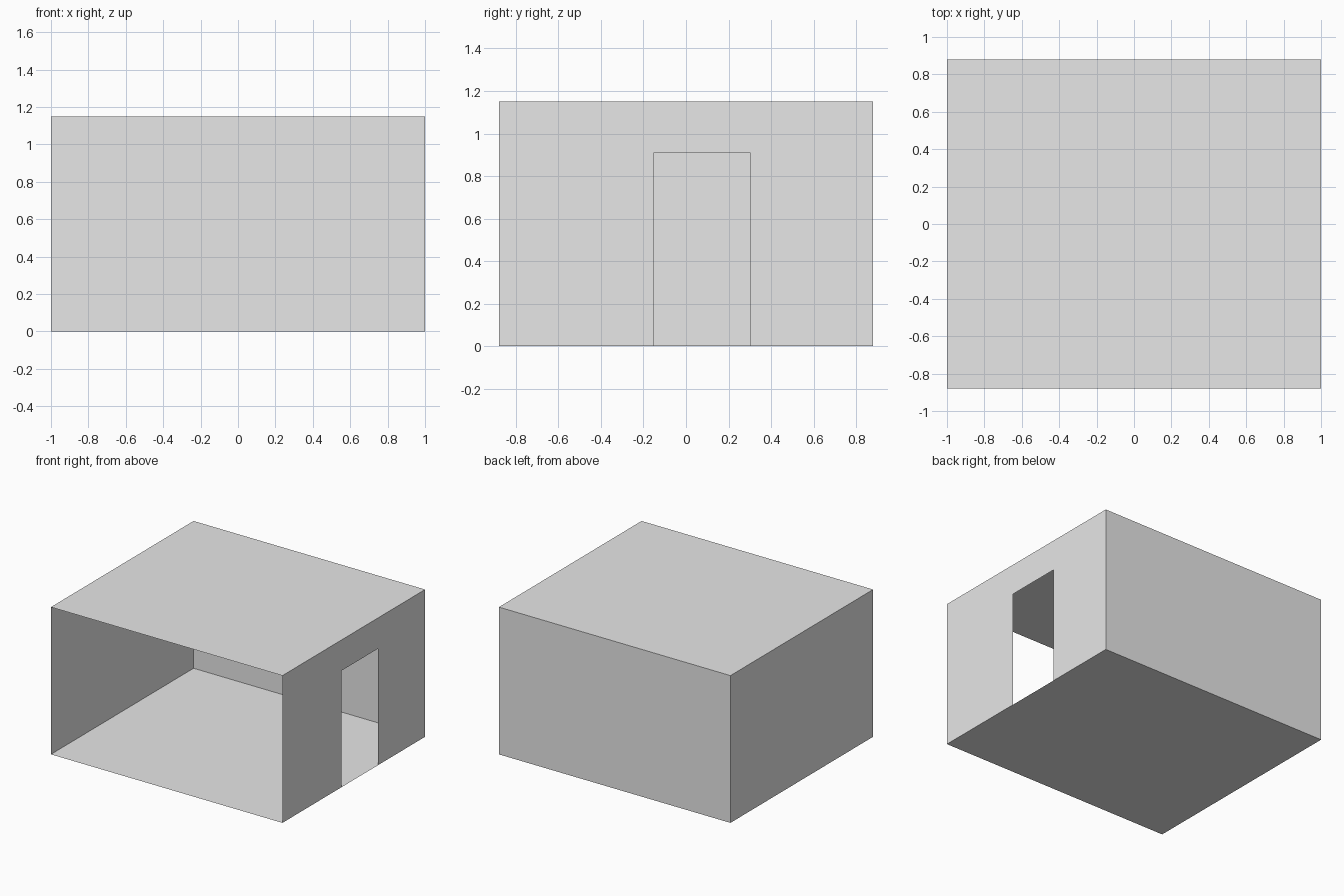
import bpy
import bmesh
from mathutils import Vector

cube = bpy.data.objects.get("Cube")
if cube:
    bpy.data.objects.remove(cube, do_unlink=True)

# Half width, half depth and height of the room
W, D, H = 1.0, 0.88, 1.15
# Doorway span along y, and its height
DOOR_FRONT, DOOR_BACK, DOOR_TOP = -0.15, 0.30, 0.91

grey = bpy.data.materials.new("plain_grey")
grey.use_nodes = True
colour = (0.8, 0.8, 0.8, 1.0)
grey.diffuse_color = colour
bsdf = next(n for n in grey.node_tree.nodes if n.type == 'BSDF_PRINCIPLED')
bsdf.inputs["Base Color"].default_value = colour


def sheet(name, outline, outward):
    """Make one thin flat panel from its outline, facing outward."""
    bm = bmesh.new()
    face = bm.faces.new([bm.verts.new(p) for p in outline])
    face.normal_update()
    if face.normal.dot(Vector(outward)) < 0:
        face.normal_flip()
    mesh = bpy.data.meshes.new(name)
    bm.to_mesh(mesh)
    bm.free()
    mesh.materials.append(grey)
    obj = bpy.data.objects.new(name, mesh)
    bpy.context.collection.objects.link(obj)
    return obj


# Floor and ceiling
for name, z, up in (("floor", 0, -1), ("ceiling", H, 1)):
    sheet(name, [(-W, -D, z), (W, -D, z), (W, D, z), (-W, D, z)], (0, 0, up))

# Back wall and solid side wall; the front stays open
sheet("back_wall", [(-W, D, 0), (W, D, 0), (W, D, H), (-W, D, H)], (0, 1, 0))
sheet("right_wall", [(-W, -D, 0), (-W, D, 0), (-W, D, H), (-W, -D, H)], (-1, 0, 0))

# Side wall whose outline steps around the doorway
profile = [(-D, 0), (DOOR_FRONT, 0), (DOOR_FRONT, DOOR_TOP),
           (DOOR_BACK, DOOR_TOP), (DOOR_BACK, 0), (D, 0), (D, H), (-D, H)]
sheet("left_wall_with_doorway", [(W, y, z) for y, z in profile], (1, 0, 0))
